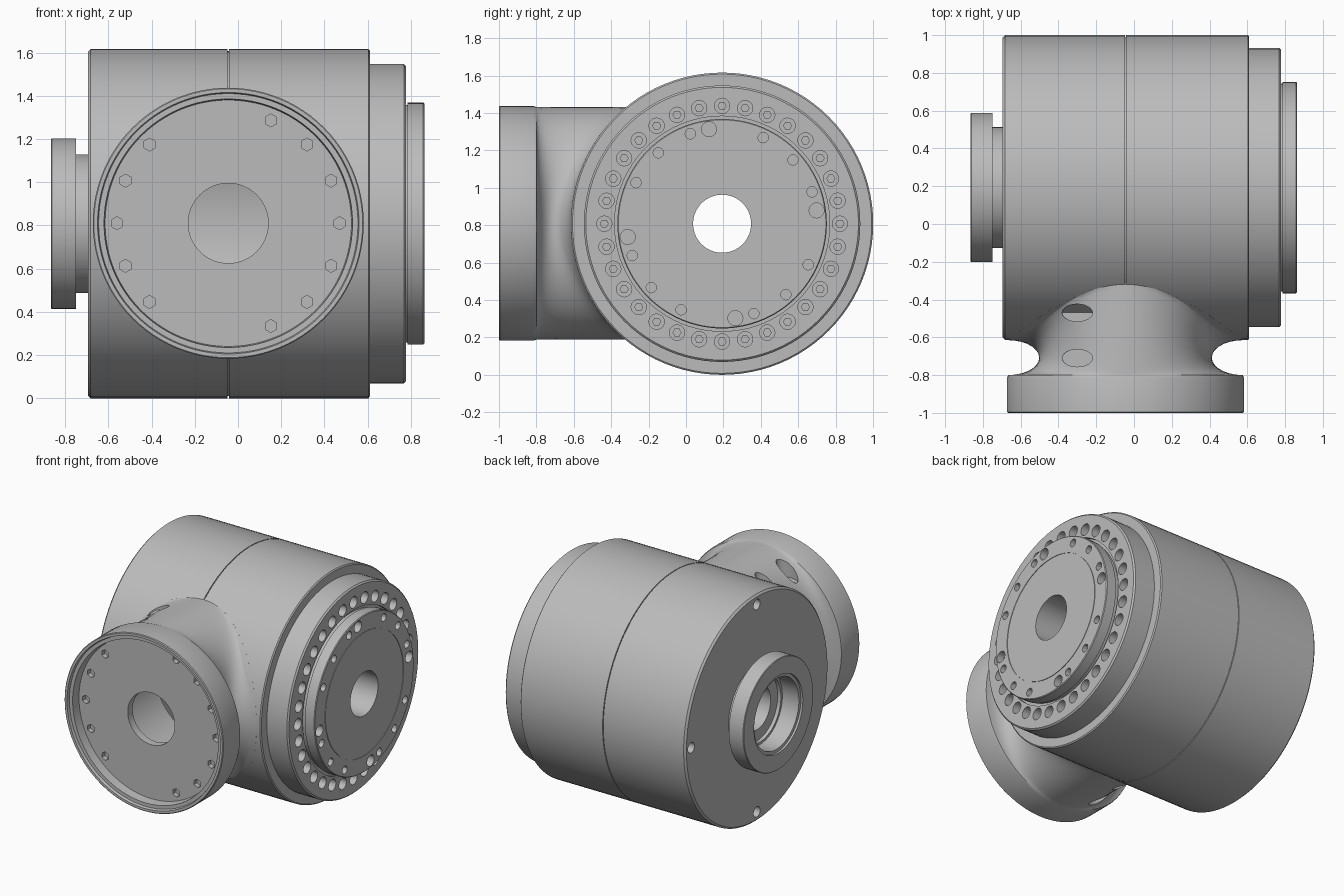
import bpy, bmesh
from math import cos, sin, pi, radians, sqrt
from mathutils import Matrix, Vector

if "Cube" in bpy.data.objects:
    bpy.data.objects.remove(bpy.data.objects["Cube"])

grey = bpy.data.materials.new("machined_grey")
grey.use_nodes = True
colour = (0.5, 0.5, 0.5, 1)
grey.diffuse_color = colour
grey.node_tree.nodes["Principled BSDF"].inputs["Base Color"].default_value = colour

DRUM_R = 0.808
DRIVE = Vector((0, 0.193, DRUM_R))     # axis along x
PORT = Vector((-0.045, 0, 0.81))       # axis along y
SEGS = 96


def make_object(name, bm):
    bmesh.ops.recalc_face_normals(bm, faces=bm.faces)
    mesh = bpy.data.meshes.new(name)
    bm.to_mesh(mesh)
    bm.free()
    obj = bpy.data.objects.new(name, mesh)
    bpy.context.collection.objects.link(obj)
    mesh.materials.append(grey)
    return obj


def point(axis, centre, t, u, v):
    return centre + Vector((t, u, v) if axis == "X" else (u, t, v))


def revolve(name, axis, centre, profile):
    """Closed profile of (position, radius), or functions of the angle giving them."""
    bm = bmesh.new()
    rings = []
    for p in profile:
        ring = []
        for i in range(SEGS):
            a = 2 * pi * i / SEGS
            t, r = p(a) if callable(p) else p
            ring.append(bm.verts.new(point(axis, centre, t, r * cos(a), r * sin(a))))
        rings.append(ring)
    for k, ring in enumerate(rings):
        nxt = rings[(k + 1) % len(rings)]
        for i in range(SEGS):
            j = (i + 1) % SEGS
            bm.faces.new((ring[i], ring[j], nxt[j], nxt[i]))
    return make_object(name, bm)


def add_pin(bm, axis, centre, start, end, u, v, radius, sides=20, stretch=1):
    turn = {"X": Matrix.Rotation(pi / 2, 4, "Y"), "Y": Matrix.Rotation(-pi / 2, 4, "X"),
            "Z": Matrix.Scale(stretch, 4, (1, 0, 0))}[axis]
    mid = (start + end) / 2
    place = centre + Vector((u, v, mid)) if axis == "Z" else point(axis, centre, mid, u, v)
    bmesh.ops.create_cone(bm, cap_ends=True, segments=sides, radius1=radius, radius2=radius,
                          depth=end - start, matrix=Matrix.Translation(place) @ turn)


def add_circle(bm, axis, centre, start, end, ring, angles, radius, sides=20):
    for d in angles:
        add_pin(bm, axis, centre, start, end, ring * cos(radians(d)), ring * sin(radians(d)),
                radius, sides)


def cut(obj, bm):
    cutter = make_object("cutter", bm)
    cutter.hide_render = True
    mod = obj.modifiers.new("holes", "BOOLEAN")
    mod.operation, mod.solver, mod.object = "DIFFERENCE", "EXACT", cutter
    bpy.context.view_layer.objects.active = obj
    bpy.ops.object.modifier_apply(modifier=mod.name)
    bpy.data.objects.remove(cutter)


# Hollow main drum with a seam round the middle
drum = revolve("main_drum", "X", DRIVE, [
    (-0.695, 0.155), (-0.695, 0.795), (-0.682, DRUM_R), (-0.048, DRUM_R), (-0.048, 0.798),
    (-0.042, 0.798), (-0.042, DRUM_R), (0.603, DRUM_R), (0.61, 0.8), (0.61, 0.155),
    (0.52, 0.155), (0.52, 0.7), (-0.6, 0.7), (-0.6, 0.155)])
bm = bmesh.new()
add_circle(bm, "X", DRIVE, -0.75, -0.63, 0.74, (0, 90, 270), 0.037)
add_pin(bm, "Y", PORT, -0.8, 0.0, 0, 0, 0.41, 64)
cut(drum, bm)

# Bolted flange on the output side
flange = revolve("bolt_flange", "X", DRIVE, [
    (0.6, 0.155), (0.6, 0.739), (0.768, 0.739), (0.778, 0.729), (0.778, 0.575),
    (0.755, 0.575), (0.755, 0.155)])
bolt_angles = [i * 360 / 32 for i in range(32)]
bm = bmesh.new()
add_circle(bm, "X", DRIVE, 0.7, 0.8, 0.63, bolt_angles, 0.041)
cut(flange, bm)
bm = bmesh.new()
add_circle(bm, "X", DRIVE, 0.69, 0.73, 0.63, bolt_angles, 0.024, 6)
bolts = make_object("flange_bolts", bm)

# Output disc with fine grooves, screw holes and four dowel holes
disc = revolve("output_disc", "X", DRIVE, [
    (0.75, 0.155), (0.75, 0.55), (0.785, 0.55), (0.785, 0.56), (0.857, 0.56), (0.862, 0.555),
    (0.862, 0.443), (0.858, 0.443), (0.858, 0.438), (0.862, 0.438), (0.862, 0.155)])
bm = bmesh.new()
add_circle(bm, "X", DRIVE, 0.82, 0.9, 0.51, [i * 22.5 - 3 for i in range(16) if i % 4], 0.028, 12)
add_circle(bm, "X", DRIVE, 0.81, 0.9, 0.51, [8 + 90 * i for i in range(4)], 0.04)
cut(disc, bm)

# Stepped collar on the opposite side
collar = revolve("rear_collar", "X", DRIVE, [
    (-0.865, 0.275), (-0.865, 0.391), (-0.861, 0.395), (-0.75, 0.395), (-0.75, 0.32),
    (-0.68, 0.32), (-0.68, 0.235), (-0.72, 0.235), (-0.72, 0.252), (-0.85, 0.252),
    (-0.85, 0.275)])


# Front port: round flange, then a hollow waist that is deepest at the sides
# and flares out to meet the drum surface all the way round
def waist(phi, inset=0):
    def at(angle):
        height = PORT.z + 0.622 * sin(angle) - DRIVE.z
        drum_y = DRIVE.y - sqrt(DRUM_R ** 2 - height ** 2)
        y = -0.8 + (drum_y + 0.8) * (1 - cos(phi)) / 2
        return y + inset, 0.622 - 0.165 * cos(angle) ** 2 * sin(phi)
    return at


STEPS = 14
port = revolve("front_port", "Y", PORT, [
    (-0.3, 0.4), (-0.86, 0.4), (-0.86, 0.185), (-0.915, 0.185), (-0.915, 0.57),
    (-0.98, 0.575), (-0.98, 0.6), (-1, 0.605), (-1, 0.622), (-0.995, 0.627), (-0.815, 0.627)]
    + [waist(pi * k / STEPS) for k in range(STEPS + 1)] + [waist(pi, 0.06)])
bm = bmesh.new()
screw_angles = [i * 22.5 for i in range(16) if i not in (4, 5, 11, 12)]
add_circle(bm, "Y", PORT, -0.95, -0.88, 0.515, screw_angles, 0.03, 6)
for y in (-0.47, -0.71):
    for low, high in ((0.46, 0.7), (-0.7, -0.46)):
        add_pin(bm, "Z", PORT, low, high, -0.255, y, 0.046, 24, 1.75)
cut(port, bm)

# Smooth the round walls and keep the machined edges crisp
for obj in (drum, flange, disc, collar, port):
    bpy.ops.object.select_all(action="DESELECT")
    obj.select_set(True)
    bpy.context.view_layer.objects.active = obj
    bpy.ops.object.shade_smooth_by_angle(angle=radians(30))
